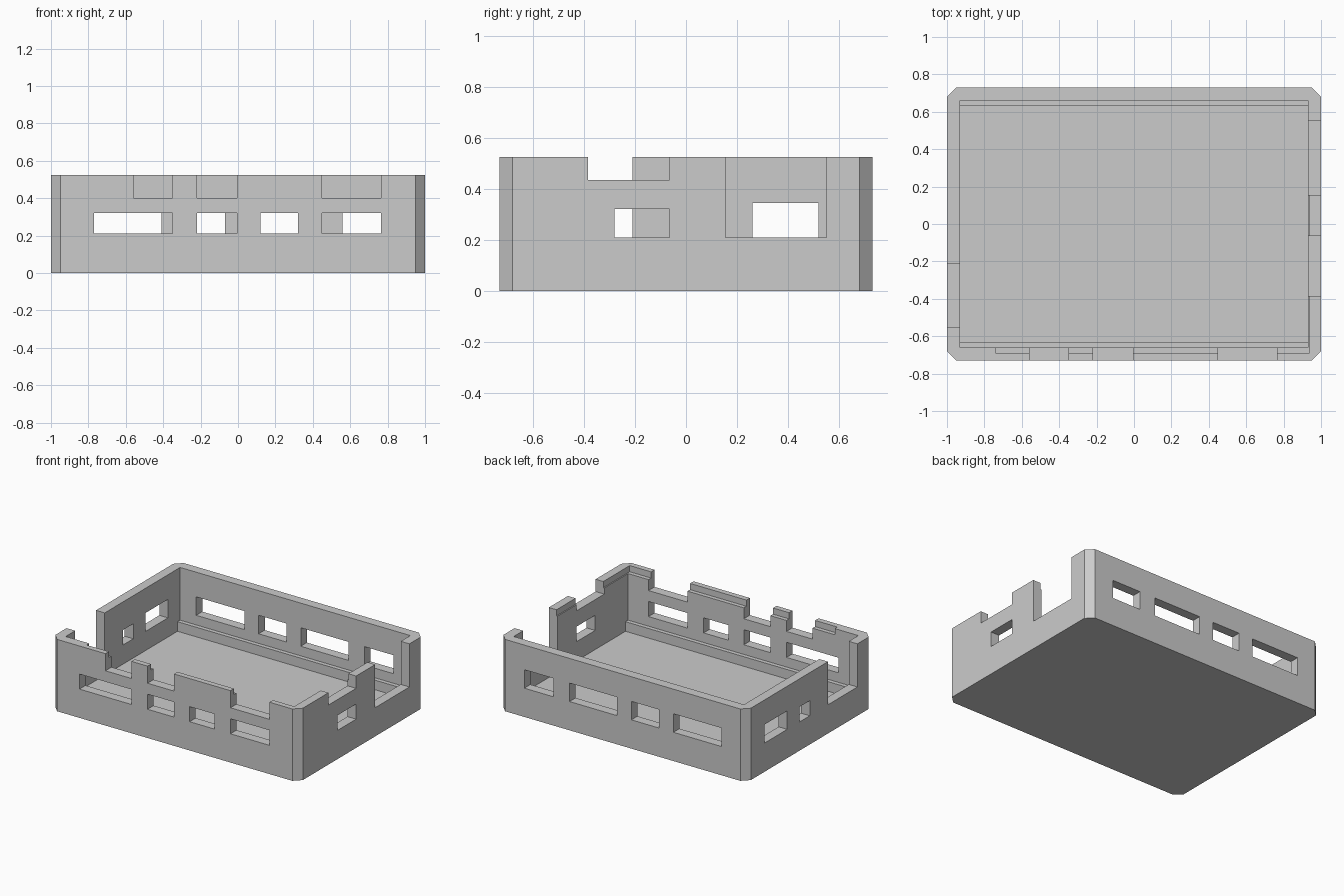
import bpy
import bmesh

old = bpy.data.objects.get("Cube")
if old:
    bpy.data.objects.remove(old, do_unlink=True)

W, D, H = 1.0, 0.73, 0.525      # half width, half depth, height
IX, IY = 0.93, 0.66             # inner half sizes
FLOOR, CHAMFER = 0.07, 0.05
SILL = 0.21                     # lower edge of all ports
OVER = 0.1                      # cutter overshoot

grey = bpy.data.materials.new("light grey")
grey.use_nodes = True
grey.diffuse_color = (0.6, 0.6, 0.6, 1)
grey.node_tree.nodes["Principled BSDF"].inputs["Base Color"].default_value = grey.diffuse_color


def prism(name, outline, z0, z1):
    """Extrude a flat outline from z0 to z1."""
    bm = bmesh.new()
    face = bm.faces.new([bm.verts.new((x, y, z0)) for x, y in outline])
    top = bmesh.ops.extrude_face_region(bm, geom=[face])["geom"]
    verts = [g for g in top if isinstance(g, bmesh.types.BMVert)]
    bmesh.ops.translate(bm, verts=verts, vec=(0, 0, z1 - z0))
    bmesh.ops.recalc_face_normals(bm, faces=bm.faces)
    mesh = bpy.data.meshes.new(name)
    bm.to_mesh(mesh)
    bm.free()
    mesh.materials.append(grey)
    obj = bpy.data.objects.new(name, mesh)
    bpy.context.collection.objects.link(obj)
    return obj


def box(name, x0, x1, y0, y1, z0, z1):
    return prism(name, [(x0, y0), (x1, y0), (x1, y1), (x0, y1)], z0, z1)


def cut(target, *bounds):
    """Subtract a box from the target and discard the cutter."""
    cutter = box("cutter", *bounds)
    cutter.hide_render = True
    mod = target.modifiers.new("cut", 'BOOLEAN')
    mod.operation, mod.solver, mod.object = 'DIFFERENCE', 'EXACT', cutter
    bpy.context.view_layer.objects.active = target
    bpy.ops.object.modifier_apply(modifier=mod.name)
    bpy.data.objects.remove(cutter, do_unlink=True)


# Tray body with chamfered upright corners
cx, cy = W - CHAMFER, D - CHAMFER
tray = prism("tray_body", [(-cx, -D), (cx, -D), (W, -cy), (W, cy),
                           (cx, D), (-cx, D), (-W, cy), (-W, -cy)], 0, H)
TOP = H + OVER
cut(tray, -IX, IX, -IY, IY, FLOOR, TOP)

# Shallow lid rebate around the inner front and left edges
cut(tray, -0.74, 0.938, -0.69, 0.35, 0.48, TOP)

# Front wall: port windows and open notches
front = (-D - OVER, -IY + OVER)
for x0, x1 in [(-0.77, -0.35), (-0.22, -0.005), (0.12, 0.32), (0.45, 0.765)]:
    cut(tray, x0, x1, *front, SILL, 0.32)
for x0, x1 in [(-0.56, -0.35), (-0.22, -0.005), (0.45, 0.765)]:
    cut(tray, x0, x1, *front, 0.4, TOP)

# Back wall: port windows
back = (IY - OVER, D + OVER)
for x0, x1 in [(-0.8, -0.41), (-0.295, -0.07), (0.045, 0.43), (0.56, 0.795)]:
    cut(tray, x0, x1, *back, SILL, 0.345)

# Side walls: windows and notches as (y0, y1, z0, z1)
left = [(-0.28, -0.065, SILL, 0.32), (-0.385, -0.065, 0.435, TOP), (0.155, 0.55, SILL, TOP)]
right = [(0.26, 0.52, SILL, 0.345), (0.0, 0.12, SILL, 0.32), (-0.55, -0.21, SILL, TOP)]
for ports, x0, x1 in [(left, IX - OVER, W + OVER), (right, -W - OVER, -IX + OVER)]:
    for port in ports:
        cut(tray, x0, x1, *port)

# Support ledges along the inner front and back walls
for name, side in [("front_ledge", -1), ("back_ledge", 1)]:
    ys = sorted((side * 0.63, side * (IY + 0.01)))
    box(name, -IX - 0.01, IX + 0.01, *ys, FLOOR - 0.01, 0.14)
